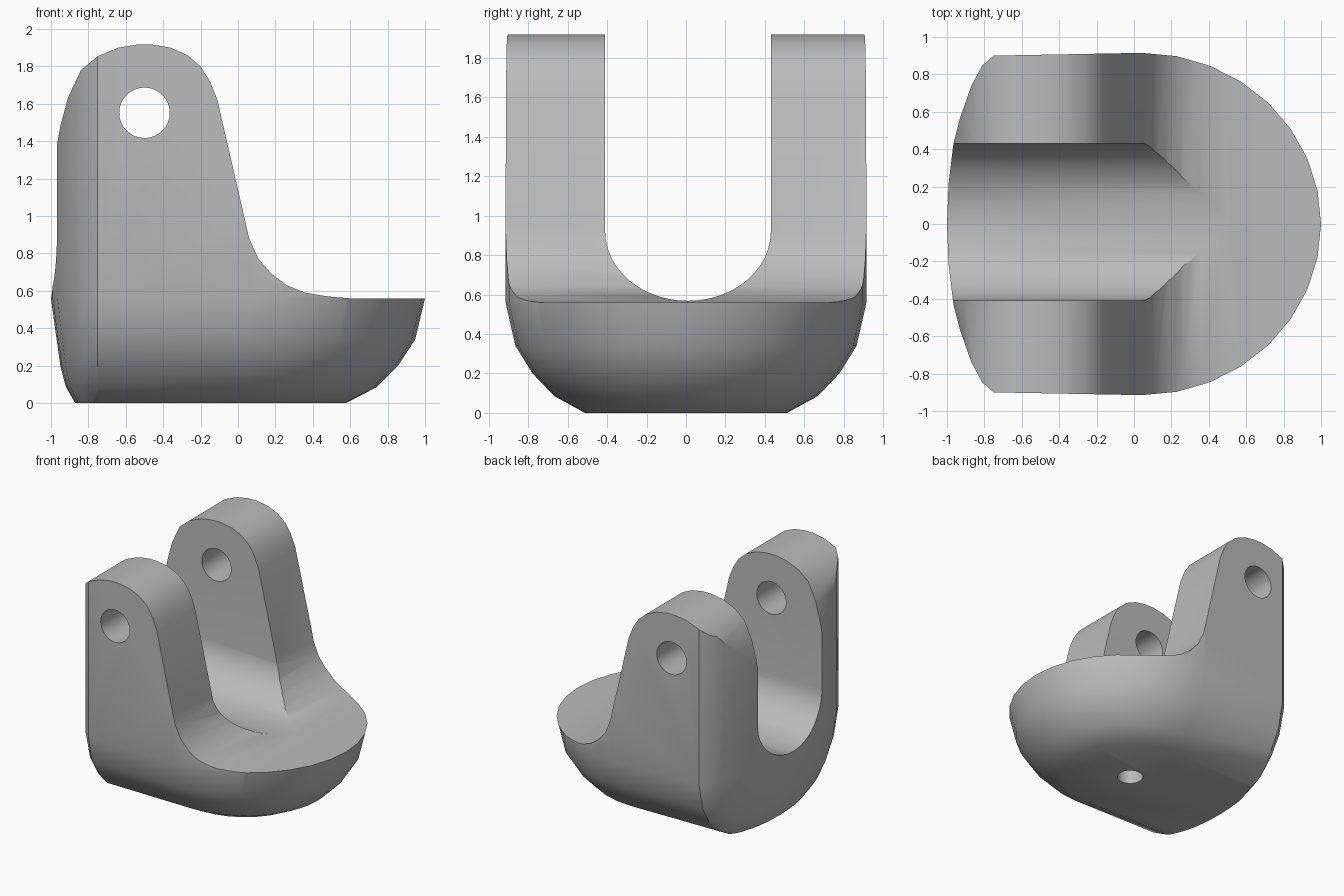
import bpy, bmesh, math
from math import sin, cos, pi

cube = bpy.data.objects.get("Cube")
if cube:
    bpy.data.objects.remove(cube, do_unlink=True)

grey = bpy.data.materials.new("plain grey")
grey.use_nodes = True
colour = (0.5, 0.5, 0.5, 1)
grey.diffuse_color = colour
grey.node_tree.nodes["Principled BSDF"].inputs["Base Color"].default_value = colour


def loft(name, rings):
    """Skin a stack of closed rings and cap both ends."""
    bm = bmesh.new()
    loops = [[bm.verts.new(p) for p in ring] for ring in rings]
    n = len(loops[0])
    for a, b in zip(loops, loops[1:]):
        for i in range(n):
            j = (i + 1) % n
            bm.faces.new((a[i], a[j], b[j], b[i]))
    bm.faces.new(loops[0][::-1])
    bm.faces.new(loops[-1])
    bmesh.ops.recalc_face_normals(bm, faces=bm.faces[:])
    mesh = bpy.data.meshes.new(name)
    bm.to_mesh(mesh)
    bm.free()
    mesh.materials.append(grey)
    obj = bpy.data.objects.new(name, mesh)
    bpy.context.collection.objects.link(obj)
    return obj


def circle(cx, cy, r, n=32):
    return [(cx + r * cos(2 * pi * i / n), cy + r * sin(2 * pi * i / n)) for i in range(n)]


def across(points):
    """Extrude an x-z outline along y."""
    return [[(x, y, z) for x, z in points] for y in (-1.2, 1.2)]


# Plan outline: rounded nose, straight sides, bulging back
back_half = [(1, 0), (.944, .24), (.82, .48), (.63, .72), (.48, .86), (.24, .965)]
back_arc = back_half + [(0, 1)] + [(-w, b) for w, b in back_half[::-1]]


def plan(z, scale, bulge):
    ring = []
    for i in range(17):
        a = -pi / 2 + pi * i / 16
        ring.append((.04 + .96 * scale * cos(a), .915 * scale * sin(a), z))
    for w, b in back_arc:
        ring.append((-.75 - bulge * b, .9 * scale * w, z))
    return ring


levels = [(0, .56, .12), (.085, .73, .17), (.2, .85, .2), (.34, .945, .22),
          (.56, 1, .25), (2.1, 1, .25)]
body = loft("clevis_body", [plan(*level) for level in levels])

# Side outline: rounded lugs sweeping down to a flat deck
side = [(-1.2, -.1), (1.2, -.1), (1.2, .56), (.6, .56), (.48, .57), (.36, .59),
        (.26, .63), (.18, .69), (.11, .77), (.06, .88), (-.11, 1.62), (-.15, 1.72),
        (-.2, 1.8), (-.27, 1.86), (-.36, 1.9), (-.46, 1.917), (-.54, 1.917),
        (-.64, 1.9), (-.75, 1.855), (-.84, 1.78), (-.91, 1.63), (-.95, 1.48),
        (-.97, 1.37), (-1.2, 1.37)]
# The outline steps out below the shoulder so the bulging back is kept whole
side_mask = loft("side_mask", across(side))

# U-shaped slot along x
slot = [(.01 - .42 * cos(pi * i / 24), .92 - .352 * sin(pi * i / 24)) for i in range(25)]
slot += [(.43, 2.3), (-.41, 2.3)]
slot_cutter = loft("slot_cutter", [[(x, y, z) for y, z in slot] for x in (-1.3, 1.3)])

# Pin hole through both lugs and a blind hole underneath
pin_cutter = loft("pin_hole_cutter", across(circle(-.5, 1.552, .135)))
base_cutter = loft("base_hole_cutter",
                   [[(x, y, z) for x, y in circle(.04, 0, .1)] for z in (-.1, .3)])

bpy.context.view_layer.objects.active = body
for cutter, operation in [(side_mask, 'INTERSECT'), (slot_cutter, 'DIFFERENCE'),
                          (pin_cutter, 'DIFFERENCE'), (base_cutter, 'DIFFERENCE')]:
    cutter.hide_render = True
    mod = body.modifiers.new(cutter.name, 'BOOLEAN')
    mod.operation = operation
    mod.solver = 'EXACT'
    mod.object = cutter
    bpy.ops.object.modifier_apply(modifier=mod.name)
    bpy.data.objects.remove(cutter, do_unlink=True)

# Smooth the curved faces and keep the edges sharp
bpy.ops.object.select_all(action='DESELECT')
body.select_set(True)
bpy.ops.object.shade_smooth_by_angle(angle=math.radians(30))
